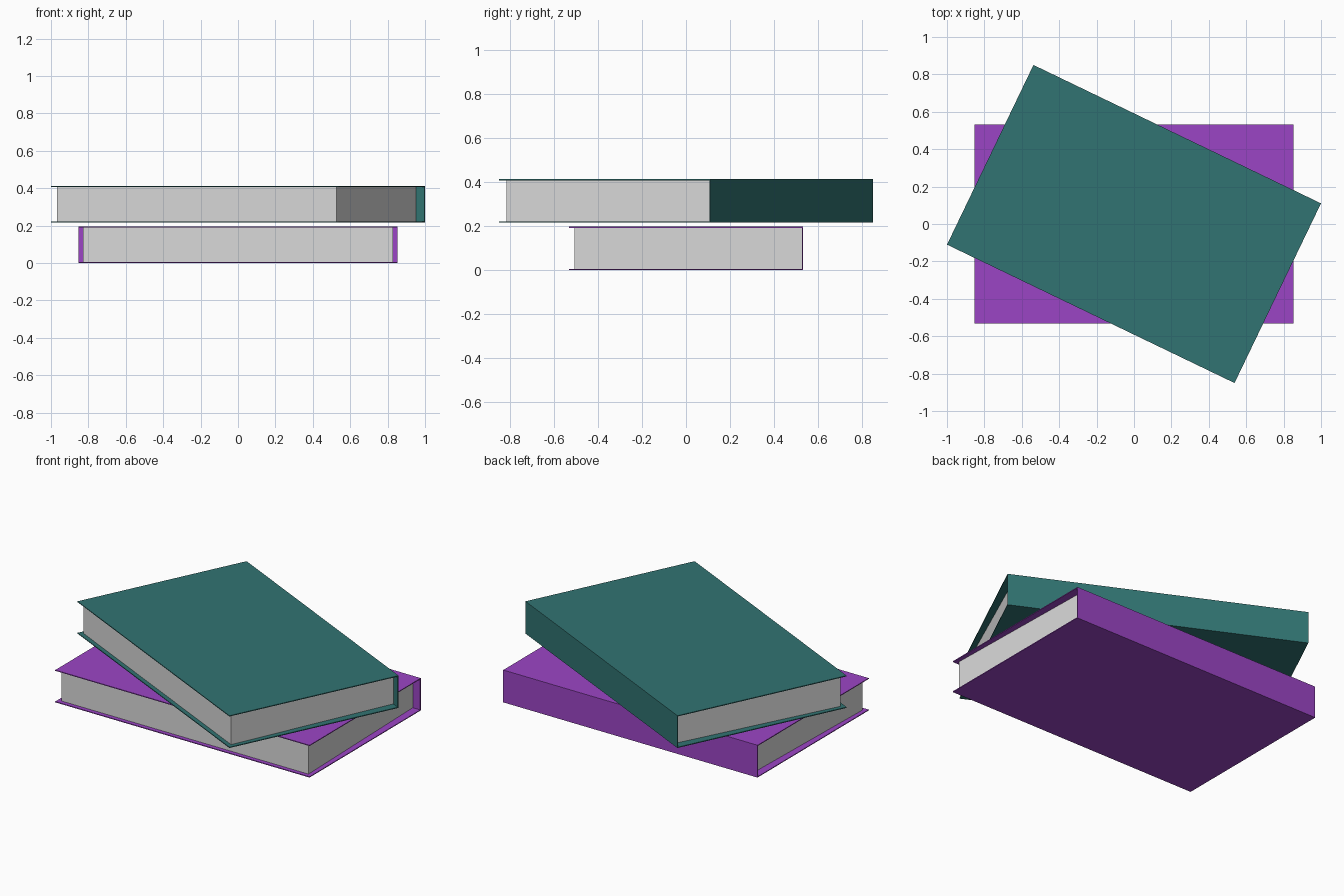
import bpy, bmesh, math
from mathutils import Matrix

if "Cube" in bpy.data.objects:
    bpy.data.objects.remove(bpy.data.objects["Cube"])

L, W, H, T = 0.853, 0.533, 0.196, 0.005   # half length, half width, height, board thickness


def material(name, rgb):
    m = bpy.data.materials.new(name)
    m.diffuse_color = (*rgb, 1)
    m.use_nodes = True
    m.node_tree.nodes["Principled BSDF"].inputs["Base Color"].default_value = m.diffuse_color
    return m


purple = material("purple cover", (0.33, 0.06, 0.56))
teal = material("teal cover", (0.031, 0.175, 0.17))
paper = material("grey paper", (0.70, 0.70, 0.70))


def prism(name, outline, z0, z1, mat, place):
    """Extrude a flat outline from z0 to z1."""
    bm = bmesh.new()
    base = bm.faces.new([bm.verts.new((x, y, z0)) for x, y in outline])
    top = bmesh.ops.extrude_face_region(bm, geom=[base])["geom"]
    bmesh.ops.translate(bm, vec=(0, 0, z1 - z0),
                        verts=[v for v in top if isinstance(v, bmesh.types.BMVert)])
    bmesh.ops.recalc_face_normals(bm, faces=bm.faces)
    me = bpy.data.meshes.new(name)
    bm.to_mesh(me)
    bm.free()
    me.materials.append(mat)
    ob = bpy.data.objects.new(name, me)
    ob.matrix_world = place
    bpy.context.collection.objects.link(ob)


def rect(x, y0, y1):
    return [(-x, y0), (x, y0), (x, y1), (-x, y1)]


def book(name, mat, z, angle):
    place = Matrix.Translation((0, 0, z)) @ Matrix.Rotation(math.radians(angle), 4, 'Z')
    # two boards and the spine along the back edge
    prism(name + "_bottom_board", rect(L, -W, W), 0, T, mat, place)
    prism(name + "_top_board", rect(L, -W, W), H - T, H, mat, place)
    prism(name + "_spine", rect(L, W - T, W), T, H - T, mat, place)
    # page block, narrowing slightly towards the spine
    f, b = 0.828, 0.803
    pages = [(-f, -0.508), (f, -0.508), (b, W - T), (-b, W - T)]
    prism(name + "_pages", pages, T, H - T, paper, place)


book("lower_book", purple, 0, 0)
book("upper_book", teal, 0.216, -25.7)
